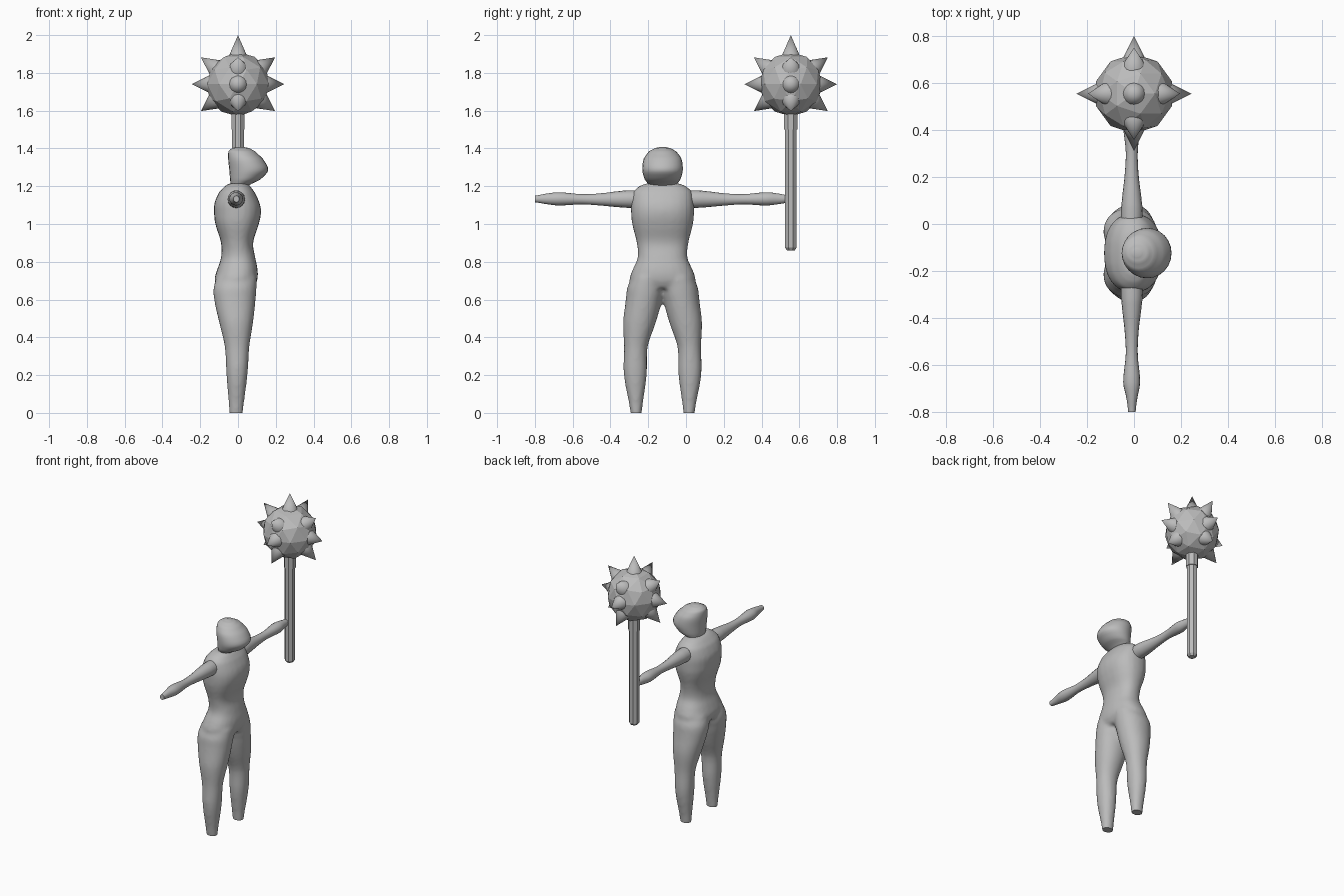
import bpy, bmesh, math
from mathutils import Vector

if "Cube" in bpy.data.objects:
    bpy.data.objects.remove(bpy.data.objects["Cube"])

CY = -0.124                        # body centre line in y
MACE = Vector((0, 0.555, 1.74))    # centre of the spiked ball

grey = bpy.data.materials.new("plain grey")
grey.diffuse_color = (0.5, 0.5, 0.5, 1)
grey.use_nodes = True
grey.node_tree.nodes["Principled BSDF"].inputs["Base Color"].default_value = grey.diffuse_color


def finish(bm, name, smooth=None):
    bmesh.ops.recalc_face_normals(bm, faces=bm.faces)
    me = bpy.data.meshes.new(name)
    bm.to_mesh(me)
    bm.free()
    me.materials.append(grey)
    ob = bpy.data.objects.new(name, me)
    bpy.context.collection.objects.link(ob)
    if smooth:
        bpy.ops.object.select_all(action='DESELECT')
        ob.select_set(True)
        bpy.context.view_layer.objects.active = ob
        bpy.ops.object.shade_smooth_by_angle(angle=math.radians(smooth))
    return ob


def spline(rows, steps=4):
    """Catmull-Rom interpolation of the section table."""
    out = []
    for i in range(len(rows) - 1):
        p = [rows[max(0, min(len(rows) - 1, i + k))] for k in (-1, 0, 1, 2)]
        for s in range(steps):
            t = s / steps
            row = [0.5 * (2 * b + (c - a) * t + (2 * a - 5 * b + 4 * c - d) * t * t
                          + (3 * b - a - 3 * c + d) * t ** 3) for a, b, c, d in zip(*p)]
            row[0] = rows[i][0] + (rows[i + 1][0] - rows[i][0]) * t
            out.append(row)
    return out + [list(rows[-1])]


def loft(bm, rows, place, n=24, power=2.0):
    """Skin rounded sections (t, a0, a1, b0, b1); place maps (t, a, b) to a point."""
    rings = []
    for t, a0, a1, b0, b1 in spline(rows):
        ring = []
        for k in range(n):
            c, s = math.cos(2 * math.pi * k / n), math.sin(2 * math.pi * k / n)
            c = math.copysign(abs(c) ** (2 / power), c)
            s = math.copysign(abs(s) ** (2 / power), s)
            ring.append(bm.verts.new(place(t, (a0 + a1) / 2 + c * (a1 - a0) / 2,
                                           (b0 + b1) / 2 + s * (b1 - b0) / 2)))
        rings.append(ring)
    for r, q in zip(rings, rings[1:]):
        for k in range(n):
            bm.faces.new((r[k], r[(k + 1) % n], q[(k + 1) % n], q[k]))
    bm.faces.new(rings[0])
    bm.faces.new(rings[-1])


# Torso and legs, fused into one smooth body
torso = [(0.66, -.11, .085, .15), (0.70, -.125, .102, .175), (0.75, -.113, .105, .162),
         (0.82, -.09, .092, .132), (0.90, -.09, .08, .137), (1.0, -.12, .11, .161),
         (1.06, -.127, .122, .167), (1.11, -.125, .115, .167), (1.17, -.10, .088, .157),
         (1.2, -.07, .065, .125), (1.215, -.05, .05, .09)]
leg = [(-.05, -.04, .02, .115, .165), (0, -.046, .026, .11, .17), (.2, -.061, .05, .084, .205),
       (.35, -.07, .06, .079, .204), (.48, -.10, .08, .035, .209), (.6, -.126, .093, .004, .195),
       (.66, -.13, .098, -.01, .188), (.72, -.115, .1, -.01, .165)]
bm = bmesh.new()
loft(bm, [(z, a, b, -h, h) for z, a, b, h in torso],
     lambda t, a, b: (a, CY + b, t), power=2.3)
for side in (-1, 1):
    loft(bm, leg, lambda t, a, b: (a, CY + side * b, t), power=2.1)
rough = finish(bm, "rough_body")
mod = rough.modifiers.new("fuse", 'REMESH')
mod.mode = 'VOXEL'
mod.voxel_size = 0.011
mod = rough.modifiers.new("soften", 'SMOOTH')
mod.factor = 0.5
mod.iterations = 6
deps = bpy.context.evaluated_depsgraph_get()
bm = bmesh.new()
bm.from_mesh(rough.evaluated_get(deps).to_mesh())
bpy.data.objects.remove(rough)
cut = bmesh.ops.bisect_plane(bm, geom=bm.verts[:] + bm.edges[:] + bm.faces[:],
                             plane_co=(0, 0, 0), plane_no=(0, 0, 1), clear_inner=True)
bmesh.ops.holes_fill(bm, edges=[e for e in bm.edges if e.is_boundary], sides=0)
finish(bm, "body", 50)

# Arms, mirrored about the body centre line
arm = [(.10, -.055, .035, 1.08, 1.178), (.17, -.055, .037, 1.085, 1.178),
       (.22, -.052, .033, 1.088, 1.175), (.33, -.04, .02, 1.098, 1.162),
       (.43, -.035, .016, 1.104, 1.158), (.55, -.046, .026, 1.098, 1.168),
       (.62, -.032, .014, 1.106, 1.16), (.676, -.025, .007, 1.115, 1.15)]
for side, name in ((-1, "right_arm"), (1, "left_arm")):
    bm = bmesh.new()
    loft(bm, arm, lambda t, a, b: (a, CY + side * t, b), n=16)
    finish(bm, name, 50)

# Head, jutting toward +x
head = [(1.19, -.038, .05, .062), (1.205, -.038, .06, .072), (1.235, -.042, .118, .094),
        (1.285, -.046, .16, .107), (1.345, -.052, .132, .1), (1.385, -.05, .09, .072),
        (1.402, -.03, .06, .04), (1.408, -.005, .03, .015)]
bm = bmesh.new()
loft(bm, [(z, a, b, -h, h) for z, a, b, h in head], lambda t, a, b: (a, CY + b, t))
finish(bm, "head", 50)


def prism(name, profile, n=8):
    """Upright n-sided bar from (radius, z) pairs."""
    bm = bmesh.new()
    rings = [[bm.verts.new((r * math.cos((k + .5) * 2 * math.pi / n),
                            MACE.y + r * math.sin((k + .5) * 2 * math.pi / n), z))
              for k in range(n)] for r, z in profile]
    for a, b in zip(rings, rings[1:]):
        for k in range(n):
            bm.faces.new((a[k], a[(k + 1) % n], b[(k + 1) % n], b[k]))
    bm.faces.new(rings[0])
    bm.faces.new(rings[-1])
    finish(bm, name)


# Mace handle and collar
prism("mace_handle", [(.022, .86), (.033, .875), (.033, 1.52)])
prism("mace_collar", [(.038, 1.5), (.038, 1.62)])

# Faceted mace ball
bm = bmesh.new()
bmesh.ops.create_icosphere(bm, subdivisions=2, radius=0.17)
bmesh.ops.translate(bm, verts=bm.verts, vec=MACE)
finish(bm, "mace_ball")

# Spikes: one on top, rings of four at, above and below the equator
spikes = [(0, 90, .26)] + [(az, el, .245 if el == 0 else .242)
                           for el in (-36, 0, 36) for az in (0, 90, 180, 270)]
bm = bmesh.new()
for az, el, tip in spikes:
    az, el = math.radians(az), math.radians(el)
    d = Vector((math.cos(el) * math.cos(az), math.cos(el) * math.sin(az), math.sin(el)))
    base = 0.145
    cone = bmesh.ops.create_cone(bm, cap_ends=True, segments=16, radius1=0.05,
                                 radius2=0, depth=tip - base)
    rot = d.to_track_quat('Z', 'Y')
    for v in cone["verts"]:
        v.co = MACE + rot @ (v.co + Vector((0, 0, (tip + base) / 2)))
bmesh.ops.remove_doubles(bm, verts=bm.verts, dist=1e-5)
finish(bm, "mace_spikes", 40)
